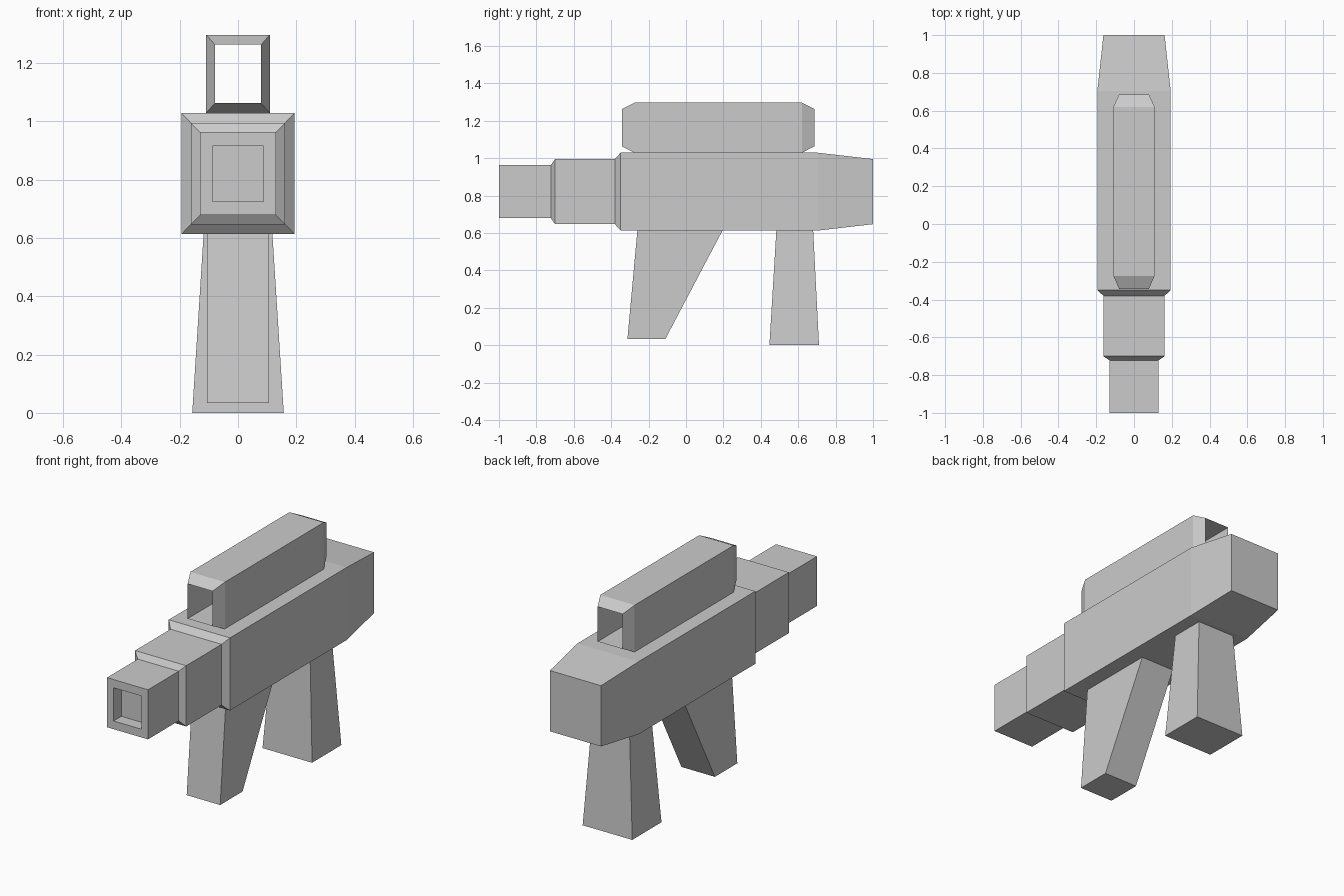
import bpy, bmesh

if "Cube" in bpy.data.objects:
    bpy.data.objects.remove(bpy.data.objects["Cube"])


def loft(name, rings, closed=False):
    """Skin a row of four-cornered rings; cap the ends unless the row is closed."""
    bm = bmesh.new()
    loops = [[bm.verts.new(p) for p in ring] for ring in rings]
    pairs = list(zip(loops, loops[1:]))
    if closed:
        pairs.append((loops[-1], loops[0]))
    else:
        bm.faces.new(loops[0])
        bm.faces.new(loops[-1])
    for a, b in pairs:
        for i in range(4):
            j = (i + 1) % 4
            bm.faces.new((a[i], a[j], b[j], b[i]))
    bmesh.ops.recalc_face_normals(bm, faces=bm.faces)
    mesh = bpy.data.meshes.new(name)
    bm.to_mesh(mesh)
    bm.free()
    obj = bpy.data.objects.new(name, mesh)
    bpy.context.collection.objects.link(obj)
    return obj


def upright(y, w, zc, h):
    """Ring across the length: half width w, half height h."""
    return [(-w, y, zc - h), (w, y, zc - h), (w, y, zc + h), (-w, y, zc + h)]


def level(z, w, y0, y1):
    """Horizontal ring: half width w, from y0 to y1."""
    return [(-w, y0, z), (w, y0, z), (w, y1, z), (-w, y1, z)]


# Stepped body, starting inside the recessed muzzle and ending at the tapered back
body = [(-0.93, 0.088, 0.095), (-1.0, 0.088, 0.095), (-1.0, 0.13, 0.142),
        (-0.722, 0.13, 0.142), (-0.70, 0.162, 0.174), (-0.38, 0.162, 0.174),
        (-0.35, 0.194, 0.208), (0.705, 0.194, 0.208), (1.0, 0.162, 0.174)]
loft("body", [upright(y, w, 0.821, h) for y, w, h in body])

# Hollow sight tube: chamfered ends, straight opening all the way through
tube = [(-0.343, 0.079, 0.100), (-0.275, 0.109, 0.134),
        (0.62, 0.109, 0.134), (0.686, 0.079, 0.100)]
loft("sight_tube", [upright(y, w, 1.163, h) for y, w, h in tube], closed=True)

# Raked front support
loft("front_leg", [level(0.034, 0.106, -0.313, -0.11),
                   level(0.613, 0.106, -0.26, 0.195)])

# Flared rear support
loft("rear_leg", [level(0.0, 0.157, 0.446, 0.711),
                  level(0.613, 0.118, 0.483, 0.68)])
